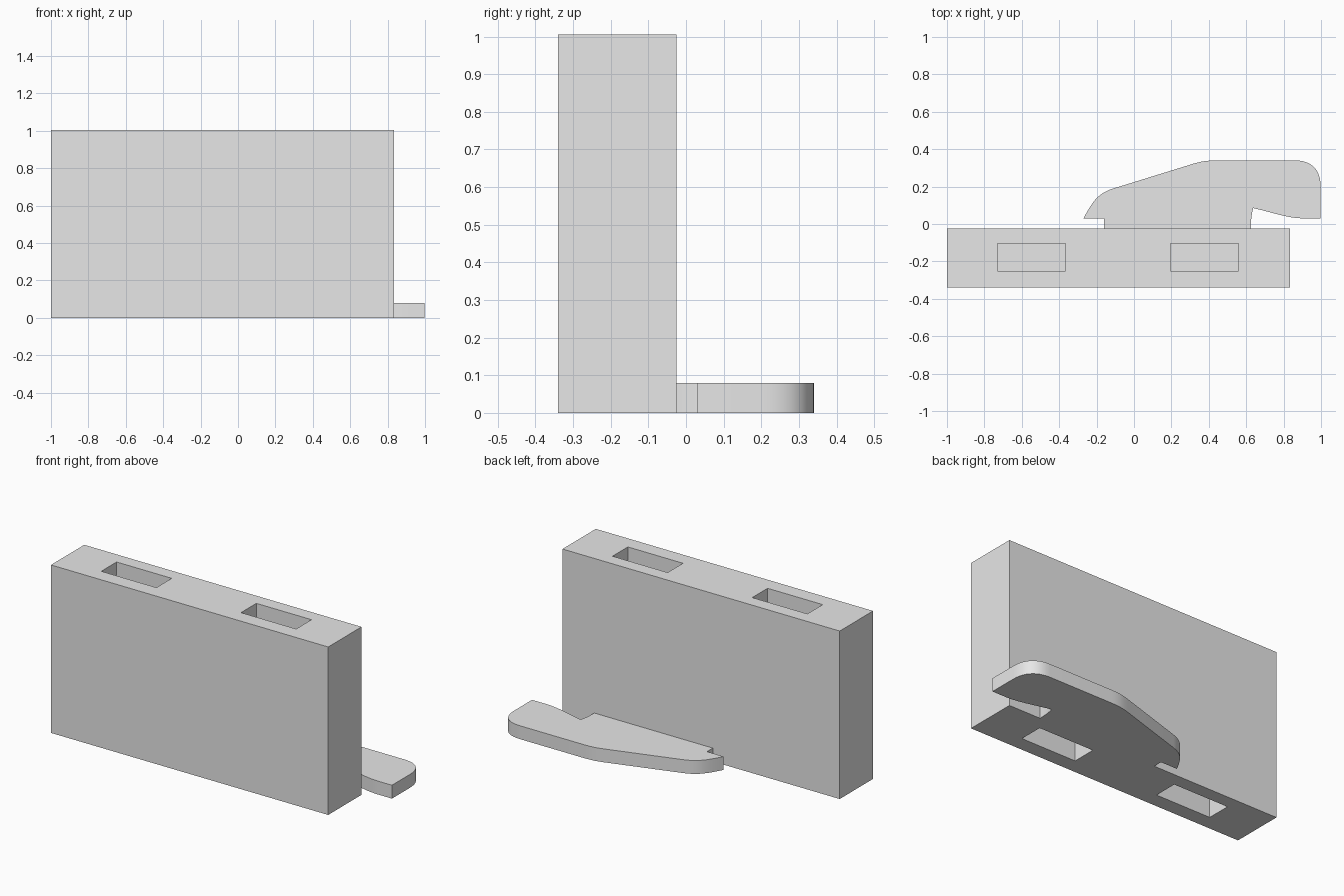
import bpy
import bmesh
from mathutils import Vector
from mathutils.geometry import interpolate_bezier

default = bpy.data.objects.get("Cube")
if default:
    bpy.data.objects.remove(default, do_unlink=True)

# Single grey material
GREY = (0.8, 0.8, 0.8, 1)
grey = bpy.data.materials.new("light grey")
grey.use_nodes = True
grey.diffuse_color = GREY
grey.node_tree.nodes["Principled BSDF"].inputs["Base Color"].default_value = GREY


def new_object(name, bm):
    bmesh.ops.recalc_face_normals(bm, faces=bm.faces)
    mesh = bpy.data.meshes.new(name)
    bm.to_mesh(mesh)
    bm.free()
    mesh.materials.append(grey)
    obj = bpy.data.objects.new(name, mesh)
    bpy.context.collection.objects.link(obj)
    return obj


def box(name, low, high):
    low, high = Vector(low), Vector(high)
    bm = bmesh.new()
    bmesh.ops.create_cube(bm, size=1)
    bmesh.ops.scale(bm, vec=high - low, verts=bm.verts)
    bmesh.ops.translate(bm, vec=(low + high) / 2, verts=bm.verts)
    return new_object(name, bm)


def activate(obj):
    bpy.ops.object.select_all(action="DESELECT")
    obj.select_set(True)
    bpy.context.view_layer.objects.active = obj


def arc(start, handle_a, handle_b, end, count=12):
    points = [Vector((*p, 0)) for p in (start, handle_a, handle_b, end)]
    return [p.to_2d() for p in interpolate_bezier(*points, count)]


HEIGHT = 1.005
BACK = -0.025
DEPTH = 0.3

# Upright block with two rectangular sockets in its top and bottom
block = box("block", (-1, -0.34, 0), (0.835, BACK, HEIGHT))
for x in (-0.73, 0.195):
    for z0, z1 in ((-0.1, DEPTH), (HEIGHT - DEPTH, HEIGHT + 0.1)):
        cutter = box("socket_cutter", (x, -0.25, z0), (x + 0.365, -0.105, z1))
        cutter.hide_render = True
        cut = block.modifiers.new("socket", "BOOLEAN")
        cut.object = cutter
        cut.operation = "DIFFERENCE"
        cut.solver = "EXACT"
        activate(block)
        bpy.ops.object.modifier_apply(modifier=cut.name)
        bpy.data.objects.remove(cutter, do_unlink=True)

# Flat curved foot behind the block
outline = [Vector((-0.16, BACK)), Vector((-0.16, 0.03))]
outline += arc((-0.27, 0.03), (-0.22, 0.125), (-0.19, 0.165), (-0.11, 0.19))
outline += arc((0.3, 0.317), (0.36, 0.336), (0.39, 0.34), (0.45, 0.34))
outline += arc((0.86, 0.34), (0.95, 0.34), (0.998, 0.29), (0.998, 0.2))
outline += [Vector((0.998, 0.03))]
outline += arc((0.9, 0.03), (0.81, 0.033), (0.74, 0.063), (0.637, 0.085))
outline += arc((0.637, 0.085), (0.628, 0.05), (0.625, 0.02), (0.625, BACK), 6)[1:]

bm = bmesh.new()
face = bm.faces.new([bm.verts.new((p.x, p.y, 0)) for p in outline])
top = bmesh.ops.extrude_face_region(bm, geom=[face], use_keep_orig=True)["geom"]
bmesh.ops.translate(bm, vec=(0, 0, 0.08),
                    verts=[v for v in top if isinstance(v, bmesh.types.BMVert)])
foot = new_object("curved_foot", bm)
activate(foot)
bpy.ops.object.shade_smooth_by_angle(angle=0.5)
